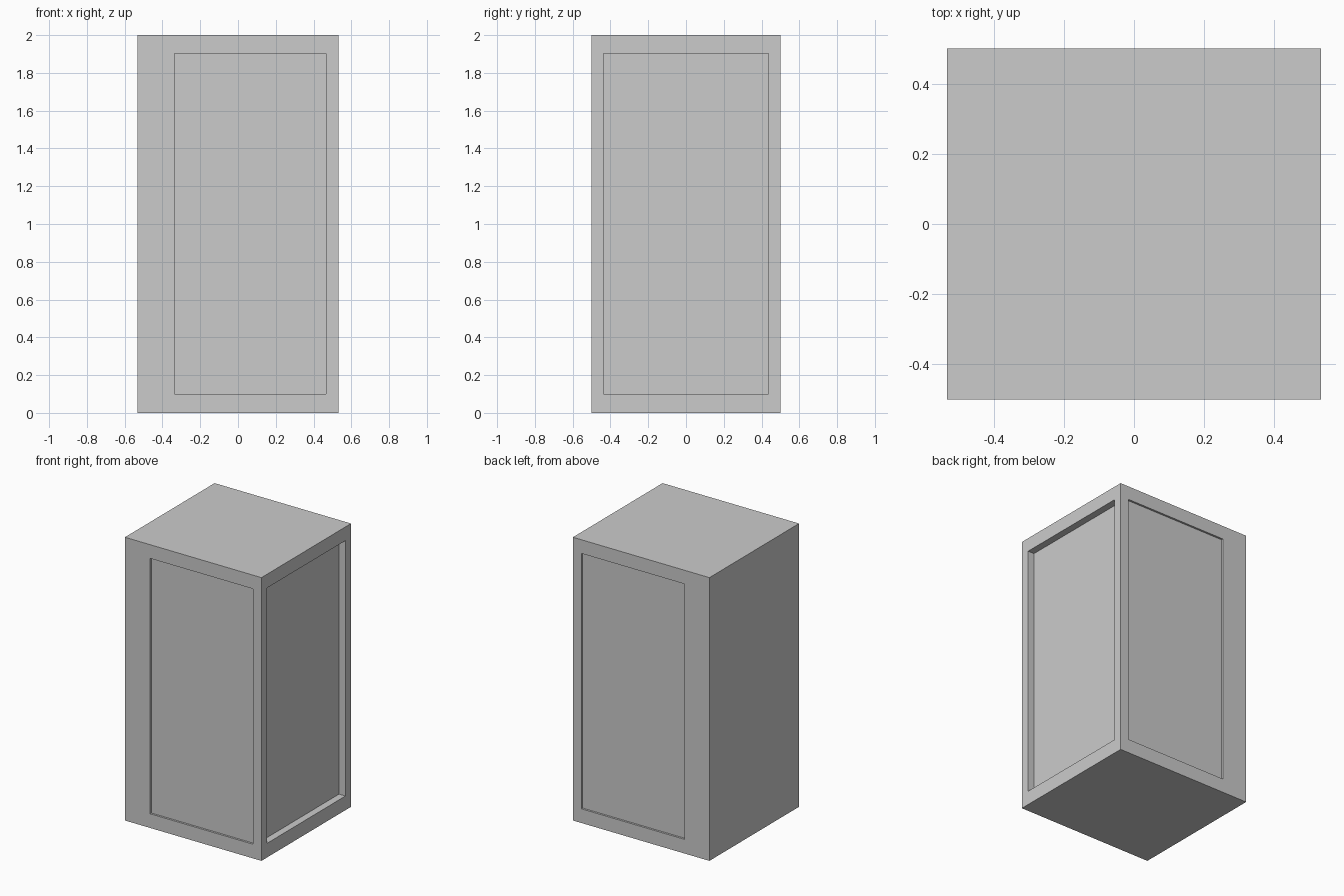
import bpy

if "Cube" in bpy.data.objects:
    bpy.data.objects.remove(bpy.data.objects["Cube"])


def box(name, lo, hi):
    """Axis-aligned box between two corners."""
    mid = [(a + b) / 2 for a, b in zip(lo, hi)]
    bpy.ops.mesh.primitive_cube_add(size=1, location=mid)
    ob = bpy.context.object
    ob.name = name
    ob.scale = [b - a for a, b in zip(lo, hi)]
    bpy.ops.object.transform_apply(location=True, rotation=False, scale=True)
    return ob


HX, HY = 0.533, 0.5          # half width and half depth
Z0, Z1 = 0.10, 1.903         # height range of the recessed panels
SHALLOW, DEEP = 0.014, 0.05  # recess depths

# Cabinet body
body = box("cabinet_body", (-HX, -HY, 0), (HX, HY, 2))

# Shallow recesses on front and back, deeper one on the right; left is plain
cutters = [
    box("front_recess", (-0.337, -HY - 0.1, Z0), (0.467, -HY + SHALLOW, Z1)),
    box("back_recess", (-0.337, HY - SHALLOW, Z0), (0.467, HY + 0.1, Z1)),
    box("right_recess", (HX - DEEP, -0.437, Z0), (HX + 0.1, 0.437, Z1)),
]

bpy.context.view_layer.objects.active = body
for cutter in cutters:
    cutter.hide_render = True
    mod = body.modifiers.new(cutter.name, 'BOOLEAN')
    mod.operation = 'DIFFERENCE'
    mod.solver = 'EXACT'
    mod.object = cutter
    bpy.ops.object.modifier_apply(modifier=mod.name)
    bpy.data.objects.remove(cutter)
